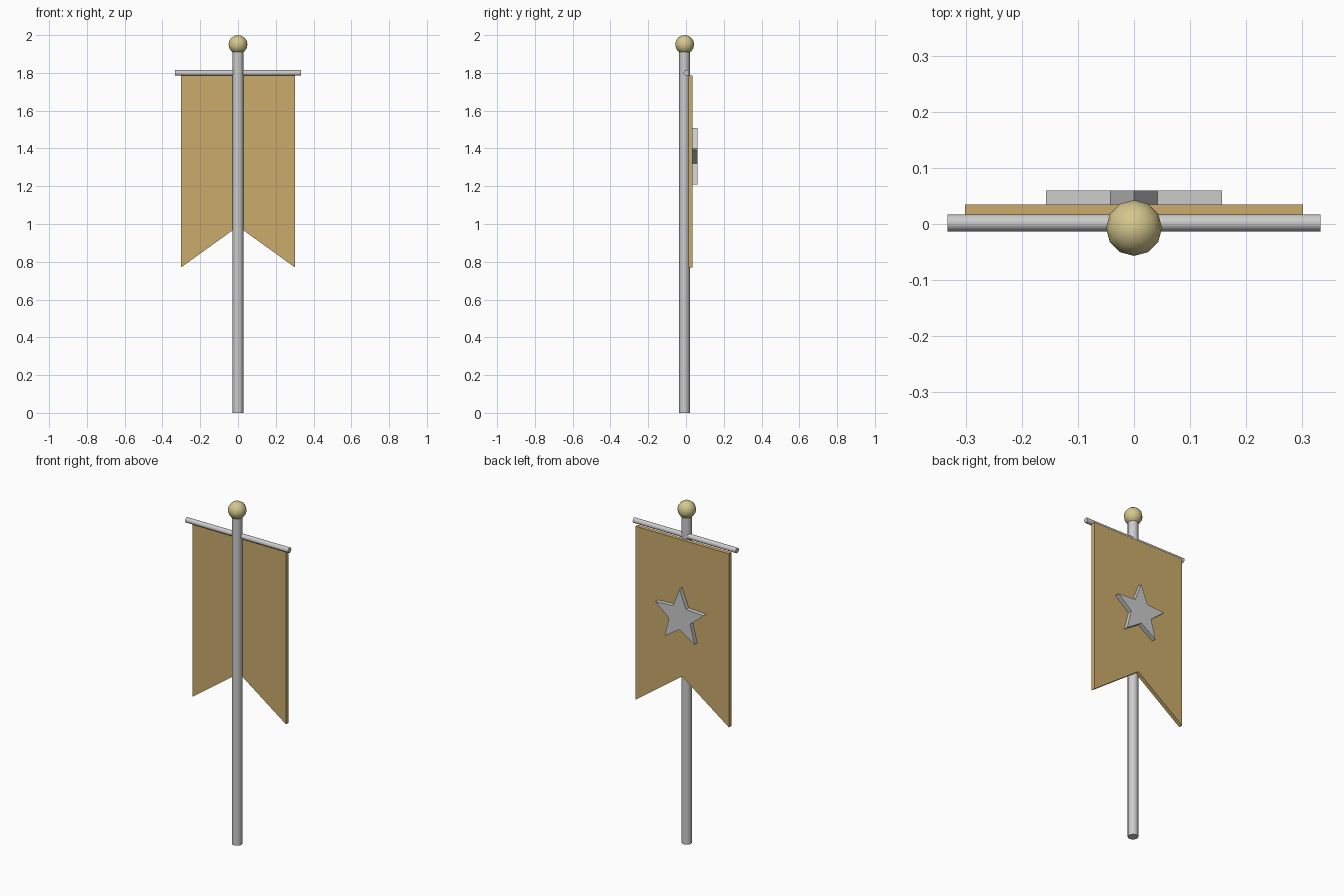
import bpy, bmesh
from math import sin, cos, pi, radians

cube = bpy.data.objects.get("Cube")
if cube:
    bpy.data.objects.remove(cube, do_unlink=True)


def material(name, rgb):
    m = bpy.data.materials.new(name)
    m.use_nodes = True
    m.diffuse_color = (*rgb, 1)
    m.node_tree.nodes["Principled BSDF"].inputs["Base Color"].default_value = (*rgb, 1)
    return m


silver = material("silver grey", (0.60, 0.60, 0.60))
cloth = material("tan cloth", (0.60, 0.41, 0.15))
gold = material("pale gold", (0.66, 0.57, 0.27))


def finish(name, mat):
    ob = bpy.context.object
    ob.name = name
    ob.data.materials.append(mat)
    bpy.ops.object.shade_smooth_by_angle(angle=radians(40))
    return ob


def rod(name, radius, length, location, rotation=(0, 0, 0)):
    bpy.ops.mesh.primitive_cylinder_add(vertices=16, radius=radius, depth=length,
                                        location=location, rotation=rotation)
    return finish(name, silver)


def plate(name, outline, y0, y1, mat):
    """Extrude an (x, z) outline from y0 to y1."""
    bm = bmesh.new()
    face = bm.faces.new([bm.verts.new((x, y0, z)) for x, z in outline])
    out = bmesh.ops.extrude_face_region(bm, geom=[face])["geom"]
    bmesh.ops.translate(bm, vec=(0, y1 - y0, 0),
                        verts=[v for v in out if isinstance(v, bmesh.types.BMVert)])
    bmesh.ops.recalc_face_normals(bm, faces=bm.faces)
    mesh = bpy.data.meshes.new(name)
    bm.to_mesh(mesh)
    bm.free()
    mesh.materials.append(mat)
    ob = bpy.data.objects.new(name, mesh)
    bpy.context.collection.objects.link(ob)
    return ob


# Pole, crossbar and ball finial
rod("pole", 0.028, 1.92, (0, -0.008, 0.96))
rod("crossbar", 0.015, 0.666, (0, 0.002, 1.80), (0, pi / 2, 0))
bpy.ops.mesh.primitive_uv_sphere_add(segments=12, ring_count=8, radius=0.05,
                                     location=(0, -0.007, 1.95))
finish("finial", gold)

# Swallow-tailed banner behind the pole
plate("banner", [(-0.302, 1.785), (0.302, 1.785), (0.302, 0.77), (0, 0.987), (-0.302, 0.77)],
      0.012, 0.035, cloth)

# Raised star on the back of the banner
star = []
for i in range(10):
    r = 0.0715 if i % 2 else 0.165
    star.append((r * sin(i * pi / 5), 1.342 + r * cos(i * pi / 5)))
plate("star", star, 0.034, 0.06, silver)
